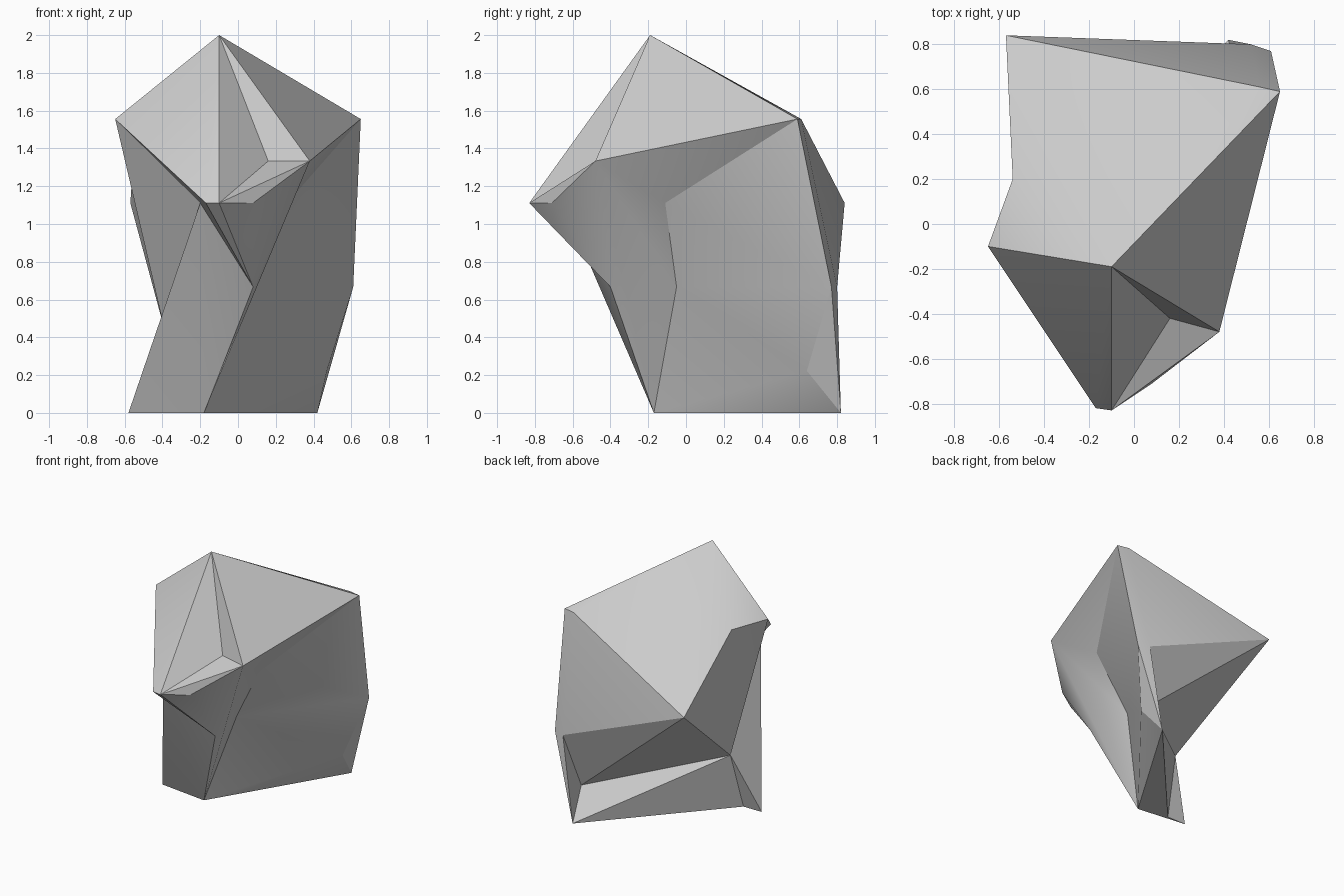
import bpy
import bmesh
import math

cube = bpy.data.objects.get("Cube")
if cube:
    bpy.data.objects.remove(cube)

STEP = 2 / 9  # the rock's corners lie on evenly spaced levels

# Corners grouped by level: name -> (x, y)
levels = {
    0: {"toe": (-0.18, -0.17), "left_toe": (-0.58, -0.12),
        "notch": (-0.42, -0.12), "heel": (0.42, 0.82)},
    1: {"dent": (0.47, 0.64)},
    2: {"waist": (-0.39, 0.0)},
    3: {"chin": (0.08, -0.40), "hollow_low": (0.02, -0.05),
        "hip": (0.61, 0.77), "back_hip": (0.52, 0.80)},
    5: {"beak": (-0.10, -0.83), "beak_left": (-0.17, -0.82),
        "beak_right": (0.08, -0.71), "throat": (-0.20, -0.65),
        "hollow_high": (0.26, -0.11), "back_left": (-0.57, 0.84)},
    6: {"brow": (0.38, -0.48), "brow_inner": (0.16, -0.42)},
    7: {"shoulder": (0.65, 0.59), "shoulder_back": (0.56, 0.61),
        "left_corner": (-0.65, -0.10), "left_back": (-0.54, 0.20)},
    9: {"peak": (-0.10, -0.19)},
}

bm = bmesh.new()
corner = {name: bm.verts.new((x, y, level * STEP))
          for level, ring in levels.items()
          for name, (x, y) in ring.items()}


def fan(hub, rim):
    """Facets around one corner, anticlockwise seen from outside."""
    names = rim.split()
    for a, b in zip(names, names[1:]):
        bm.faces.new([corner[n] for n in (hub, a, b)])


# Crown
fan("peak", "shoulder shoulder_back back_left left_back left_corner "
            "beak_left beak brow_inner brow shoulder")
# Front overhang and front wall
fan("brow", "brow_inner beak beak_right")
fan("chin", "throat toe brow beak_right beak beak_left throat")
fan("throat", "beak_left left_corner")
fan("throat", "left_toe toe")
# Hollow right wall
fan("brow", "toe hollow_low hollow_high shoulder")
fan("dent", "hollow_low toe heel")
fan("hip", "heel back_hip shoulder_back shoulder hollow_high hollow_low dent heel")
# Back and left wall
fan("back_hip", "back_left shoulder_back")
fan("dent", "back_left back_hip heel")
fan("waist", "left_back back_left dent heel notch left_toe throat left_corner left_back")
# Underside
fan("notch", "heel toe left_toe")

mesh = bpy.data.meshes.new("rock")
bm.to_mesh(mesh)
bm.free()
rock = bpy.data.objects.new("rock", mesh)
bpy.context.collection.objects.link(rock)

# Stone colour
stone = bpy.data.materials.new("grey stone")
stone.use_nodes = True
grey = (0.6, 0.6, 0.6, 1)
stone.diffuse_color = grey
stone.node_tree.nodes["Principled BSDF"].inputs["Base Color"].default_value = grey
mesh.materials.append(stone)

# Soft shading over shallow bends, crisp at the ridges
bpy.context.view_layer.objects.active = rock
rock.select_set(True)
bpy.ops.object.shade_smooth_by_angle(angle=math.radians(30))
